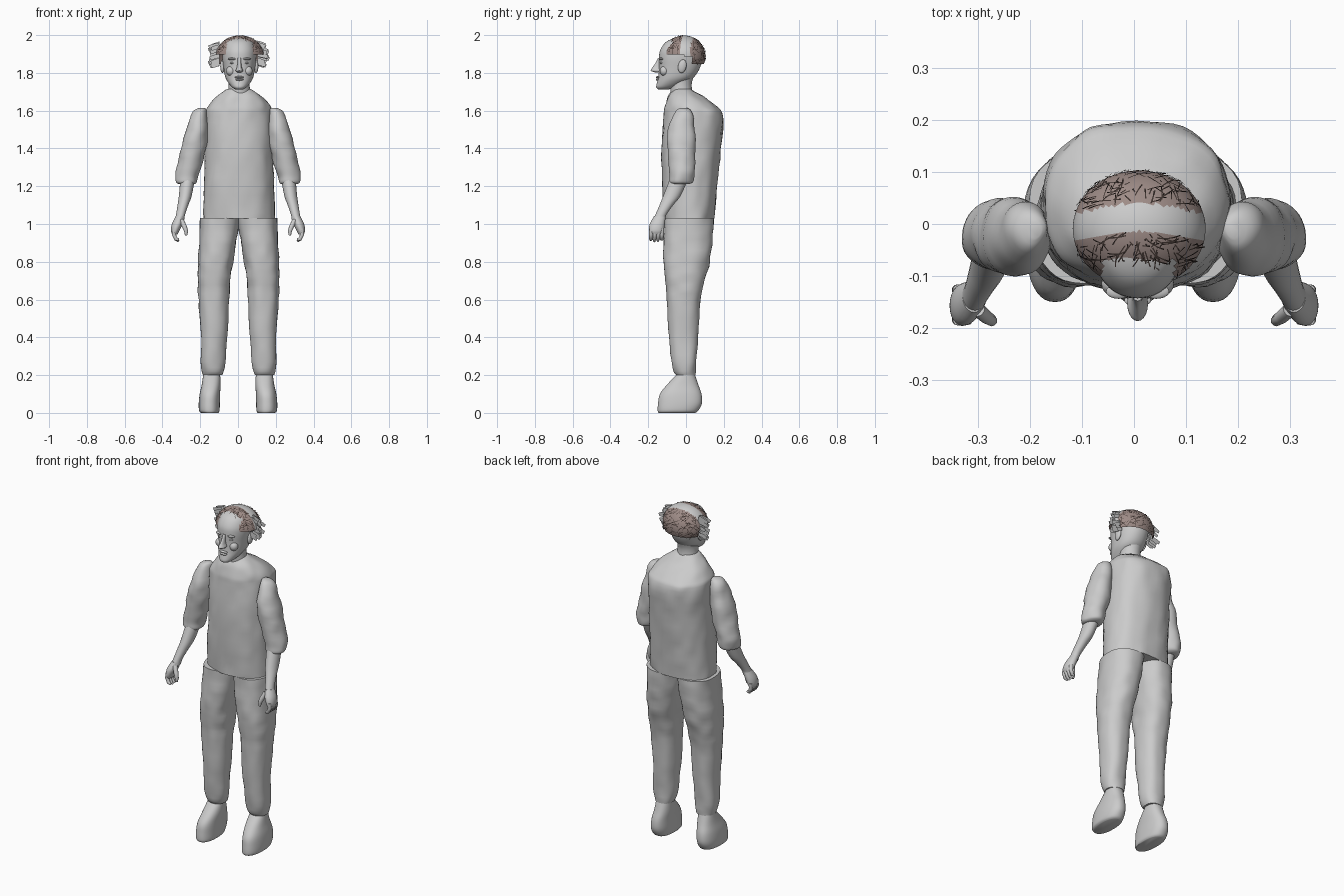
import bpy, bmesh, math, random
from mathutils import Vector, noise

random.seed(4)
cube = bpy.data.objects.get("Cube")
if cube:
    bpy.data.objects.remove(cube)


def material(name, rgb):
    m = bpy.data.materials.new(name)
    m.use_nodes = True
    m.diffuse_color = (*rgb, 1)
    m.node_tree.nodes["Principled BSDF"].inputs["Base Color"].default_value = (*rgb, 1)
    return m


GREY = material("plain grey", (0.6, 0.6, 0.6))
HAIR = material("dusty brown hair", (0.34, 0.26, 0.24))
DARK = material("dark brown strands", (0.05, 0.035, 0.03))


def finish(name, bm, mats, angle=50, solid=True):
    if solid:
        bmesh.ops.recalc_face_normals(bm, faces=bm.faces)
    mesh = bpy.data.meshes.new(name)
    bm.to_mesh(mesh)
    bm.free()
    for m in mats:
        mesh.materials.append(m)
    ob = bpy.data.objects.new(name, mesh)
    bpy.context.collection.objects.link(ob)
    bpy.context.view_layer.objects.active = ob
    for o in bpy.context.selected_objects:
        o.select_set(False)
    ob.select_set(True)
    bpy.ops.object.shade_smooth_by_angle(angle=math.radians(angle))
    return ob


def catmull(a, b, c, d, t):
    return [0.5 * (2 * q + (r - p) * t + (2 * p - 5 * q + 4 * r - s) * t * t
                   + (3 * q - p - 3 * r + s) * t ** 3) for p, q, r, s in zip(a, b, c, d)]


def loft(name, rings, side=1, power=2.0, steps=4, segs=40, bump=0, shift=0):
    """Rings are (z, x min, x max, y min, y max), smoothed along z."""
    full = []
    for i in range(len(rings) - 1):
        four = [rings[max(0, min(len(rings) - 1, i + k))] for k in (-1, 0, 1, 2)]
        full += [catmull(*four, j / steps) for j in range(steps)]
    full.append(rings[-1])
    bm = bmesh.new()
    loops = []
    for z, x0, x1, y0, y1 in full:
        loop = []
        for k in range(segs):
            a = math.tau * k / segs
            c, s = math.cos(a), math.sin(a)
            u = math.copysign(abs(c) ** (2 / power), c)
            v = math.copysign(abs(s) ** (2 / power), s)
            p = Vector(((x0 + x1) / 2 + u * (x1 - x0) / 2, (y0 + y1) / 2 + v * (y1 - y0) / 2, z))
            n = bump * noise.noise(p * 16)
            loop.append(bm.verts.new((side * (p.x + u * n) + shift, p.y + v * n, z)))
        loops.append(loop)
    for lo, hi in zip(loops, loops[1:]):
        for k in range(segs):
            n = (k + 1) % segs
            bm.faces.new((lo[k], lo[n], hi[n], hi[k]))
    bm.faces.new(loops[0])
    bm.faces.new(loops[-1])
    return finish(name, bm, [GREY])


def blob(name, loc, radii, tilt=0):
    bpy.ops.mesh.primitive_uv_sphere_add(segments=20, ring_count=12, location=loc, rotation=(tilt, 0, 0))
    ob = bpy.context.object
    ob.name = name
    ob.scale = radii
    ob.data.materials.append(GREY)
    bpy.ops.object.shade_smooth()
    return ob


def tube(name, pts, radii):
    cu = bpy.data.curves.new(name, "CURVE")
    cu.dimensions = "3D"
    cu.bevel_depth = 1
    cu.bevel_resolution = 3
    cu.use_fill_caps = True
    sp = cu.splines.new("POLY")
    sp.points.add(len(pts) - 1)
    for q, p, r in zip(sp.points, pts, radii):
        q.co = (*p, 1)
        q.radius = r
    sp.use_smooth = True
    cu.materials.append(GREY)
    bpy.context.collection.objects.link(bpy.data.objects.new(name, cu))


# Shirt body, with the back sloping forward to the collar
loft("shirt", [(1.03, -.19, .19, -.115, .15), (1.2, -.185, .185, -.125, .165),
               (1.4, -.18, .18, -.13, .185), (1.57, -.178, .178, -.118, .197),
               (1.62, -.165, .165, -.112, .165), (1.67, -.125, .125, -.095, .1),
               (1.705, -.08, .08, -.075, .04), (1.715, -.06, .06, -.07, .03)],
     power=2.35, segs=56, bump=.007, shift=.005)
loft("neck", [(1.66, -.065, .065, -.08, .04), (1.74, -.055, .055, -.085, .03),
              (1.8, -.06, .06, -.09, .05)], shift=.006)

for s, tag in ((1, "left"), (-1, "right")):
    # Trouser leg and shoe
    loft(tag + "_trouser_leg",
         [(.2, .085, .19, -.05, .05), (.24, .075, .2, -.07, .053), (.4, .06, .2, -.09, .063),
          (.6, .05, .212, -.1, .077), (.7, .042, .216, -.11, .1), (.8, .03, .214, -.12, .125),
          (.92, .008, .207, -.118, .142), (1.032, -.006, .204, -.112, .148)],
         s, power=2.3, bump=.006, shift=.003)
    loft(tag + "_shoe",
         [(0, .105, .195, -.145, .05), (.012, .098, .206, -.15, .065), (.05, .096, .208, -.148, .084),
          (.1, .095, .203, -.138, .082), (.15, .092, .192, -.1, .065), (.21, .095, .183, -.042, .045)],
         s, power=2.3)
    # Sleeve, forearm and hand
    loft(tag + "_sleeve",
         [(1.615, .178, .205, -.03, .005), (1.595, .165, .24, -.055, .027), (1.5, .158, .276, -.092, .046),
          (1.4, .17, .303, -.097, .05), (1.3, .197, .322, -.09, .046), (1.25, .21, .33, -.088, .042),
          (1.222, .218, .328, -.085, .036), (1.212, .228, .315, -.075, .02)], s, bump=.008)
    loft(tag + "_forearm",
         [(1.24, .228, .305, -.085, .012), (1.15, .245, .313, -.12, -.028), (1.1, .263, .32, -.14, -.068),
          (1.05, .28, .328, -.162, -.103), (1.02, .285, .335, -.175, -.112)], s, segs=24)
    loft(tag + "_palm",
         [(1.04, .286, .33, -.17, -.108), (1.0, .294, .35, -.192, -.112),
          (.965, .31, .355, -.196, -.118), (.945, .32, .348, -.19, -.125)], s, segs=24)
    for f in range(4):
        y = -.184 + f * .019
        tip = .905 + abs(f - 1.3) * .008
        tube(f"{tag}_finger_{f + 1}",
             [(s * .338, y, .975), (s * .34, y, .945), (s * .328, y - .002, .92), (s * .314, y - .003, tip)],
             (.011, .011, .01, .006))
    tube(tag + "_thumb", [(s * .3, -.165, 1.02), (s * .283, -.18, .985), (s * .274, -.186, .96),
                          (s * .275, -.186, .94)], (.014, .013, .011, .006))

# Head and facial features
CX = .007
loft("head", [(1.713, -.022, .022, -.148, -.09), (1.725, -.04, .04, -.158, -.05),
              (1.75, -.06, .06, -.153, .0), (1.78, -.075, .075, -.146, .045), (1.83, -.084, .084, -.143, .075),
              (1.88, -.09, .09, -.143, .086), (1.92, -.088, .088, -.137, .088), (1.96, -.073, .073, -.11, .07),
              (1.982, -.045, .045, -.07, .04), (1.99, -.01, .01, -.025, .0)], power=2.15, shift=CX)
loft("nose", [(1.803, -.012, .012, -.165, -.13), (1.812, -.02, .02, -.187, -.12),
              (1.83, -.013, .013, -.177, -.12), (1.855, -.01, .01, -.16, -.12),
              (1.88, -.011, .011, -.148, -.12)], shift=CX, segs=20)
blob("upper_lip", (CX, -.147, 1.777), (.026, .012, .006))
blob("lower_lip", (CX, -.147, 1.765), (.022, .013, .007))
for s, tag in ((1, "left"), (-1, "right")):
    blob(tag + "_eye", (CX + s * .034, -.126, 1.853), (.015, .012, .007))
    blob(tag + "_brow", (CX + s * .036, -.13, 1.874), (.025, .014, .007))
    blob(tag + "_cheek", (CX + s * .045, -.115, 1.81), (.025, .024, .026))
    blob(tag + "_ear", (CX + s * .089, -.02, 1.835), (.012, .022, .036), -.2)

# Hair cap: brown front and back, with a plain band across the crown
C, R = Vector((.01, -.01, 1.888)), Vector((.128, .113, .11))


def cap_point(a, b, k=1.0):
    d = Vector((math.cos(b) * math.cos(a), math.cos(b) * math.sin(a), math.sin(b)))
    return C + Vector((d.x * R.x, d.y * R.y, d.z * R.z)) * k


def band(p):
    return abs(p.y - .012 + .02 * ((p.x - C.x) / .12) ** 2) < .027


def covered(p):
    if p.y > -.015:
        return p.z > (1.845 if p.y > .03 else 1.885)
    return p.z > 1.967 or (abs(p.x - C.x) > .068 and p.z > 1.9)


bm = bmesh.new()
bmesh.ops.create_uvsphere(bm, u_segments=64, v_segments=40, radius=1)
for v in bm.verts:
    v.co = C + Vector((v.co.x * R.x, v.co.y * R.y, v.co.z * R.z))
bad = [f for f in bm.faces if not covered(f.calc_center_median())]
bmesh.ops.delete(bm, geom=bad, context="FACES")
for f in bm.faces:
    f.material_index = 1 if band(f.calc_center_median()) else 0
finish("hair_cap", bm, [HAIR, GREY], solid=False)

# Fine strands lying crossed over the cap
bm = bmesh.new()
while len(bm.faces) < 1000:
    a, b = random.uniform(0, math.tau), random.uniform(-.4, 1.4)
    da, db = random.uniform(-.35, .35), random.uniform(-.35, .1)
    path = [cap_point(a + da * t, b + db * t, 1.008 + .03 * t * t) for t in (0, .25, .5, .75, 1)]
    if any(not covered(p) or band(p) for p in path[:4]):
        continue
    out = (path[2] - C).normalized()
    w = (path[-1] - path[0]).cross(out).normalized() * .0012
    rows = [(bm.verts.new(p - w), bm.verts.new(p + w)) for p in path]
    for p, q in zip(rows, rows[1:]):
        bm.faces.new((p[0], p[1], q[1], q[0]))
finish("hair_strands", bm, [DARK], solid=False)

# Ragged upright wisps beside the temples
bm = bmesh.new()
for s in (1, -1):
    for i in range(26):
        z = random.uniform(1.83, 1.95)
        reach = .16 - 3 * (z - 1.89) ** 2 - random.uniform(0, .025)
        y = random.uniform(-.03, .03)
        p = [(.1, 0), (reach, -.012), (reach + .008, .006), (reach - .012, .014), (.1, .022)]
        bm.faces.new([bm.verts.new((C.x * .3 + s * x, y, z + dz)) for x, dz in p])
finish("side_wisps", bm, [GREY], solid=False)
